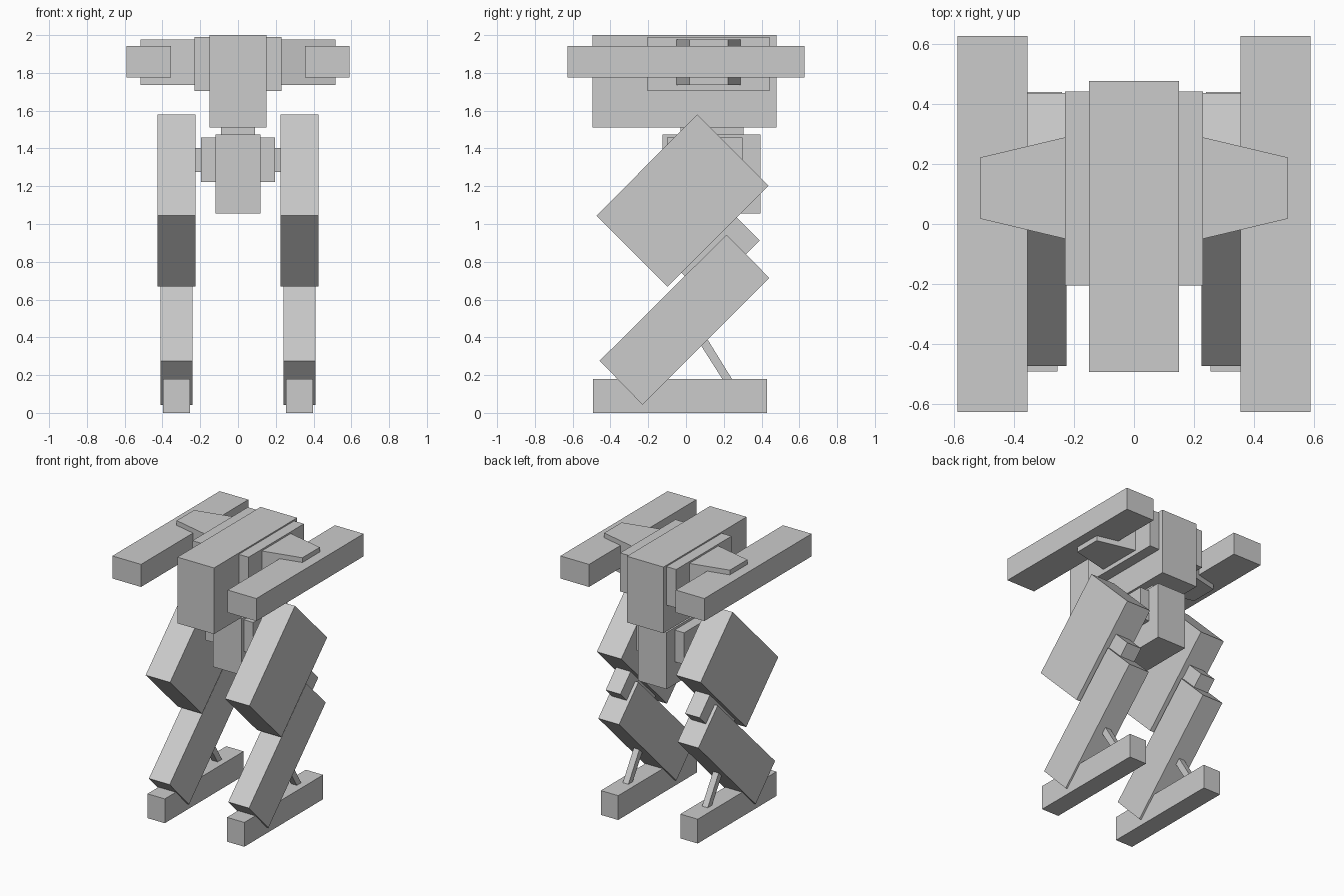
import bpy, bmesh

cube = bpy.data.objects.get("Cube")
if cube:
    bpy.data.objects.remove(cube, do_unlink=True)

grey = bpy.data.materials.new("plain_grey")
grey.use_nodes = True
grey.diffuse_color = (0.6, 0.6, 0.6, 1)
grey.node_tree.nodes["Principled BSDF"].inputs["Base Color"].default_value = (0.6, 0.6, 0.6, 1)


def prism(name, outline, lo, hi, axis="x"):
    """Extrude an outline along x (y, z points) or along z (x, y points)."""
    def place(p, d):
        return (d, p[0], p[1]) if axis == "x" else (p[0], p[1], d)
    bm = bmesh.new()
    face = bm.faces.new([bm.verts.new(place(p, lo)) for p in outline])
    grown = bmesh.ops.extrude_face_region(bm, geom=[face])["geom"]
    shift = (hi - lo, 0, 0) if axis == "x" else (0, 0, hi - lo)
    bmesh.ops.translate(bm, vec=shift, verts=[v for v in grown if isinstance(v, bmesh.types.BMVert)])
    bmesh.ops.recalc_face_normals(bm, faces=bm.faces)
    mesh = bpy.data.meshes.new(name)
    bm.to_mesh(mesh)
    bm.free()
    mesh.materials.append(grey)
    obj = bpy.data.objects.new(name, mesh)
    bpy.context.collection.objects.link(obj)
    return obj


def box(name, x, y, z):
    return prism(name, [(y[0], z[0]), (y[1], z[0]), (y[1], z[1]), (y[0], z[1])], *x)


def pair(maker, name, *args):
    """Make a left part and its mirrored right twin."""
    maker("left_" + name, *args)
    twin = maker("right_" + name, *args)
    for v in twin.data.vertices:
        v.co.x = -v.co.x
    twin.data.flip_normals()


# Central body, neck and pelvis
box("body", (-0.15, 0.15), (-0.495, 0.478), (1.51, 2.0))
box("body_side_housing", (-0.23, 0.23), (-0.205, 0.443), (1.705, 1.99))
box("neck", (-0.09, 0.09), (-0.03, 0.305), (1.46, 1.52))
box("pelvis", (-0.118, 0.118), (-0.125, 0.395), (1.055, 1.475))
box("hip_block", (-0.195, 0.195), (-0.10, 0.30), (1.222, 1.457))

# Tapered shoulders and long arms
pair(prism, "shoulder", [(0.22, -0.052), (0.515, 0.018), (0.515, 0.222), (0.22, 0.292)],
     1.737, 1.977, "z")
pair(box, "arm", (0.355, 0.59), (-0.628, 0.628), (1.775, 1.942))

# Legs, from the hip axle down to the foot
pair(box, "hip_axle", (0.18, 0.24), (0.04, 0.165), (1.275, 1.402))
pair(prism, "thigh", [(0.06, 1.58), (0.437, 1.203), (-0.098, 0.668), (-0.474, 1.044)], 0.225, 0.425)
pair(prism, "knee", [(0.39, 0.913), (0.098, 0.62), (-0.17, 0.888), (0.124, 1.182)], 0.265, 0.385)
pair(prism, "shin", [(0.214, 0.943), (0.441, 0.715), (-0.23, 0.043), (-0.457, 0.276)], 0.24, 0.41)
pair(prism, "ankle_strut", [(0.03, 0.435), (0.07, 0.46), (0.28, 0.12), (0.23, 0.12)], 0.302, 0.348)
pair(box, "foot", (0.255, 0.397), (-0.493, 0.43), (0.0, 0.18))
